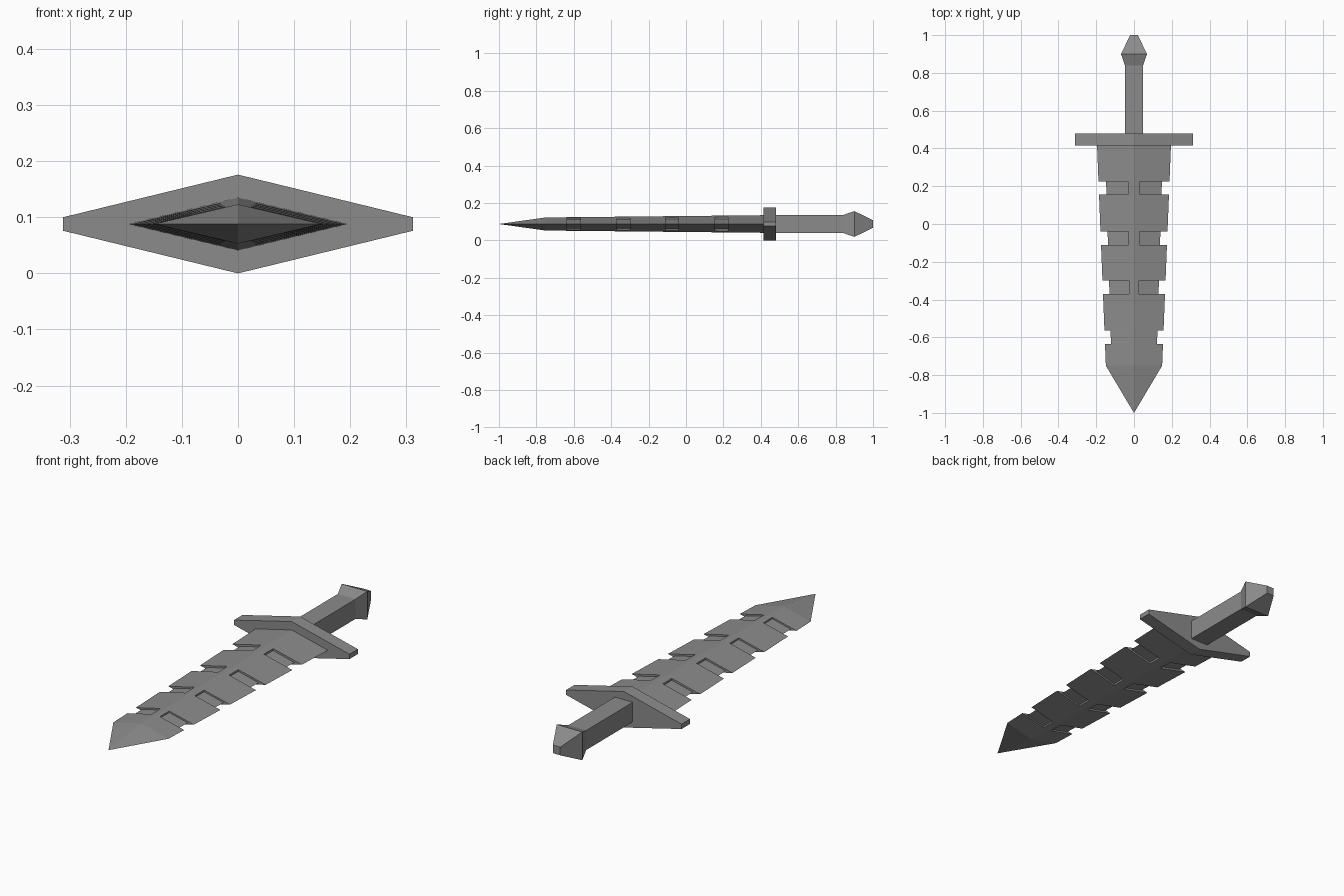
import bpy, bmesh

cube = bpy.data.objects.get("Cube")
if cube:
    bpy.data.objects.remove(cube)

MID = 0.088  # height of the centre plane

steel = bpy.data.materials.new("grey_steel")
steel.use_nodes = True
colour = (0.26, 0.26, 0.26, 1)
steel.diffuse_color = colour
steel.node_tree.nodes["Principled BSDF"].inputs["Base Color"].default_value = colour


def loft(name, rings):
    """Skin a list of (y, [(x, z), ...]) sections and cap both ends."""
    bm = bmesh.new()
    loops = [[bm.verts.new((x, y, MID + z)) for x, z in pts] for y, pts in rings]
    for a, b in zip(loops, loops[1:]):
        for i in range(len(a)):
            j = (i + 1) % len(a)
            bm.faces.new((a[i], a[j], b[j], b[i]))
    bm.faces.new(loops[0])
    bm.faces.new(loops[-1])
    bmesh.ops.remove_doubles(bm, verts=bm.verts, dist=0.00005)
    bmesh.ops.dissolve_degenerate(bm, edges=bm.edges, dist=0.00005)
    bmesh.ops.recalc_face_normals(bm, faces=bm.faces)
    mesh = bpy.data.meshes.new(name)
    bm.to_mesh(mesh)
    bm.free()
    mesh.materials.append(steel)
    obj = bpy.data.objects.new(name, mesh)
    bpy.context.collection.objects.link(obj)
    return obj


def square(r):
    return [(r, r), (-r, r), (-r, -r), (r, -r)]


def blade_section(y, notched=False):
    """Diamond section; a notch sinks the outer part of all four faces."""
    w = 0.179 + 0.04 * y
    h = 0.0427 + 0.0103 * y
    inner = 0.03 + 0.0115 * y
    cut = 0.038 + 0.01 * y if notched else 0
    upper = h * (1 - inner / w)
    sunk = h * (1 - (inner + cut) / w)
    quarter = [(inner, upper), (inner, sunk), (w - cut, 0)]
    right = quarter + [(x, -z) for x, z in quarter[1::-1]]
    left = [(-x, z) for x, z in reversed(right)]
    return y, [(0, h)] + right + [(0, -h)] + left


# Blade: point, shoulder, four pairs of notches, then the guard end
rings = [(-1, [(0, 0)] * 12), blade_section(-0.75)]
for start in (-0.635, -0.37, -0.11, 0.155):
    end = start + 0.07
    rings += [blade_section(start), blade_section(start, True),
              blade_section(end, True), blade_section(end)]
rings.append(blade_section(0.42))
rings[0] = (-1, [(x * 0.002, z * 0.002) for x, z in rings[1][1]])
loft("blade", rings)

# Guard: flat plate with a long six-sided outline
outline = [(0, 0.088), (-0.312, 0.012), (-0.312, -0.012),
           (0, -0.088), (0.312, -0.012), (0.312, 0.012)]
loft("guard", [(0.415, outline), (0.48, outline)])

# Grip and flared pommel
loft("grip", [(0.475, square(0.048)), (0.845, square(0.048))])
loft("pommel", [(0.84, square(0.048)), (0.9, square(0.069)), (1, square(0.02))])
